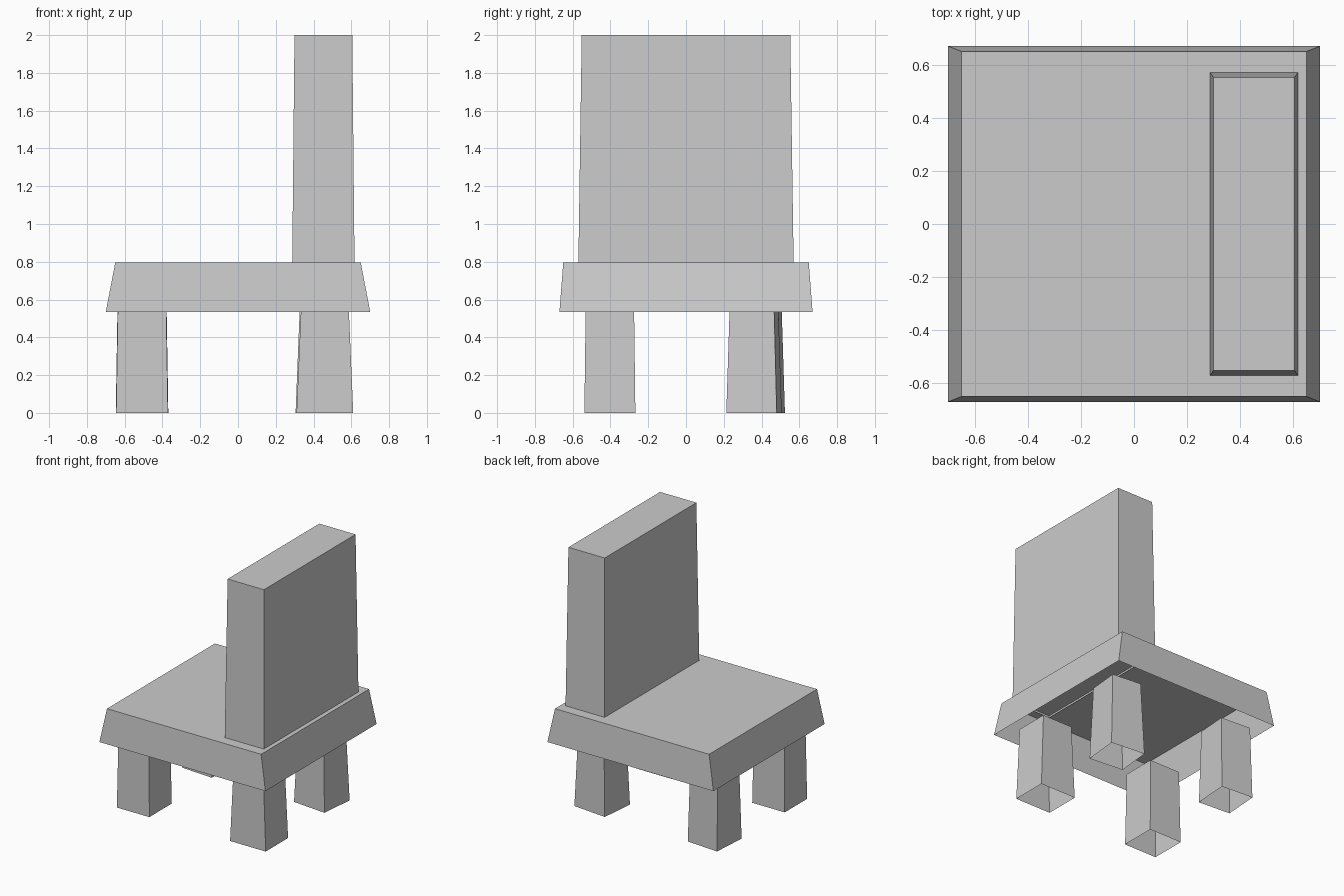
import bpy
import bmesh
from math import radians
from mathutils import Matrix

cube = bpy.data.objects.get("Cube")
if cube:
    bpy.data.objects.remove(cube, do_unlink=True)

GREY = (0.6, 0.6, 0.6, 1.0)
mat = bpy.data.materials.new("plain grey")
mat.use_nodes = True
mat.diffuse_color = GREY
mat.node_tree.nodes["Principled BSDF"].inputs["Base Color"].default_value = GREY


def tapered_block(name, centre, z0, z1, bottom, top, turn=0):
    """Four-sided tapered block, open underneath; bottom and top are half sizes."""
    bm = bmesh.new()
    bmesh.ops.create_cube(bm, size=2)
    under = [f for f in bm.faces if f.normal.z < -0.5]
    bmesh.ops.delete(bm, geom=under, context='FACES_ONLY')
    for v in bm.verts:
        half, z = (top, z1) if v.co.z > 0 else (bottom, z0)
        v.co = (v.co.x * half[0], v.co.y * half[1], z)
    bm.transform(Matrix.Translation((*centre, 0)) @ Matrix.Rotation(radians(turn), 4, 'Z'))
    mesh = bpy.data.meshes.new(name)
    bm.to_mesh(mesh)
    bm.free()
    mesh.materials.append(mat)
    obj = bpy.data.objects.new(name, mesh)
    bpy.context.collection.objects.link(obj)
    return obj


# Hollow seat slab and the backrest sunk slightly into it
tapered_block("seat", (0, 0), 0.535, 0.795, (0.70, 0.67), (0.65, 0.65))
tapered_block("backrest", (0.452, 0), 0.78, 2.0, (0.165, 0.57), (0.153, 0.552))

# Legs, the back pair turned slightly
legs = [
    ("front_right_leg", (-0.508, -0.403), (0.137, 0.135), (0.128, 0.128), 0),
    ("front_left_leg", (0.46, -0.403), (0.15, 0.135), (0.126, 0.128), 0),
    ("back_right_leg", (-0.508, 0.38), (0.130, 0.135), (0.122, 0.118), -4),
    ("back_left_leg", (0.455, 0.36), (0.138, 0.134), (0.117, 0.118), -5.5),
]
for name, centre, bottom, top, turn in legs:
    tapered_block(name, centre, 0, 0.56, bottom, top, turn)
